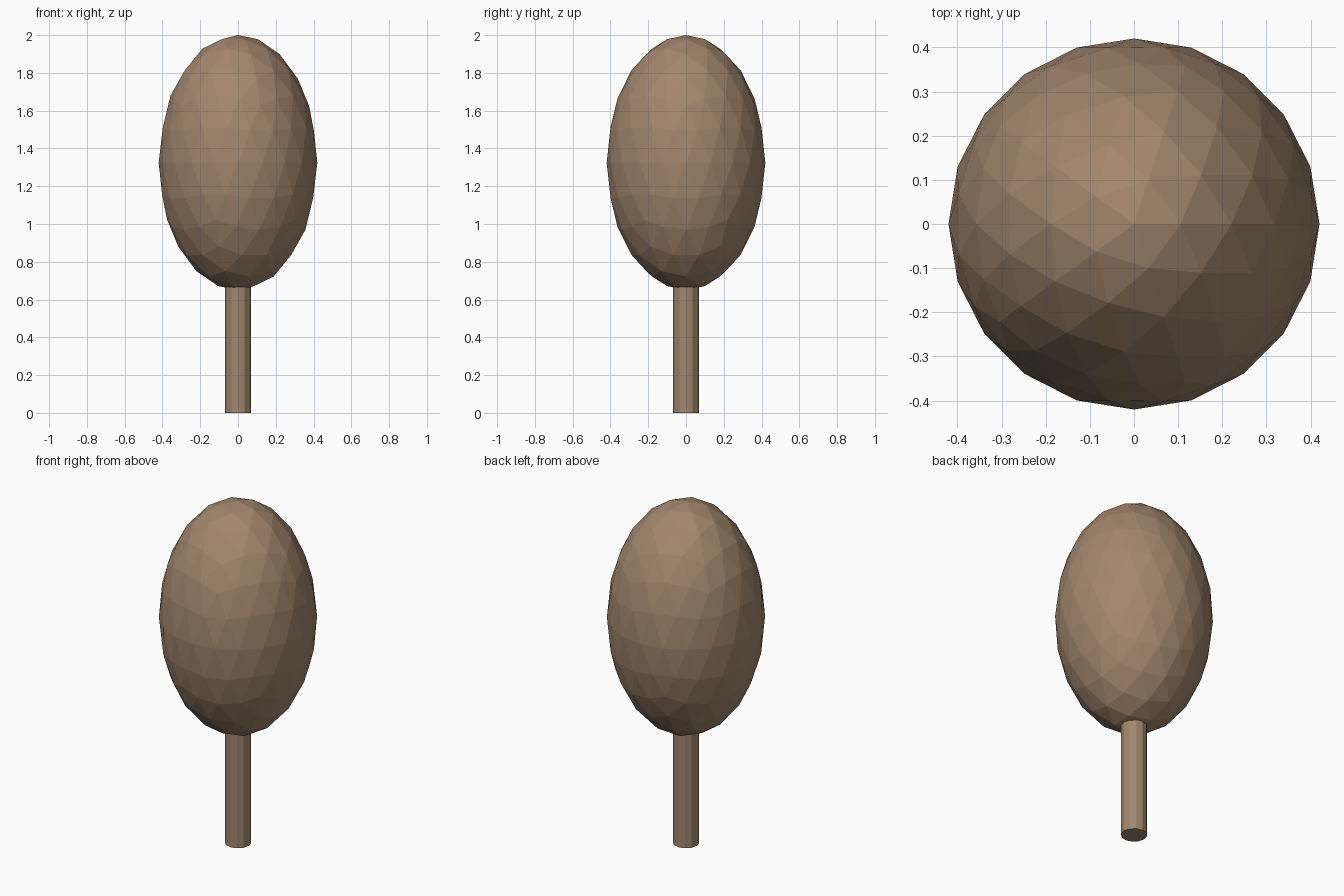
import bpy

if "Cube" in bpy.data.objects:
    bpy.data.objects.remove(bpy.data.objects["Cube"])

# Trunk: plain low-poly cylinder reaching into the crown
bpy.ops.mesh.primitive_cylinder_add(vertices=12, radius=0.07, depth=0.72, location=(0, 0, 0.36))
trunk = bpy.context.object
trunk.name = "trunk"

# Crown: faceted icosphere stretched into an egg shape
bpy.ops.mesh.primitive_ico_sphere_add(subdivisions=3, radius=1, location=(0, 0, 1.325))
crown = bpy.context.object
crown.name = "crown"
crown.scale = (0.42, 0.42, 0.675)

# Shared brown colour
brown = bpy.data.materials.new("brown")
brown.diffuse_color = (0.36, 0.24, 0.155, 1)
brown.use_nodes = True
brown.node_tree.nodes["Principled BSDF"].inputs["Base Color"].default_value = brown.diffuse_color
for part in (trunk, crown):
    part.data.materials.append(brown)
